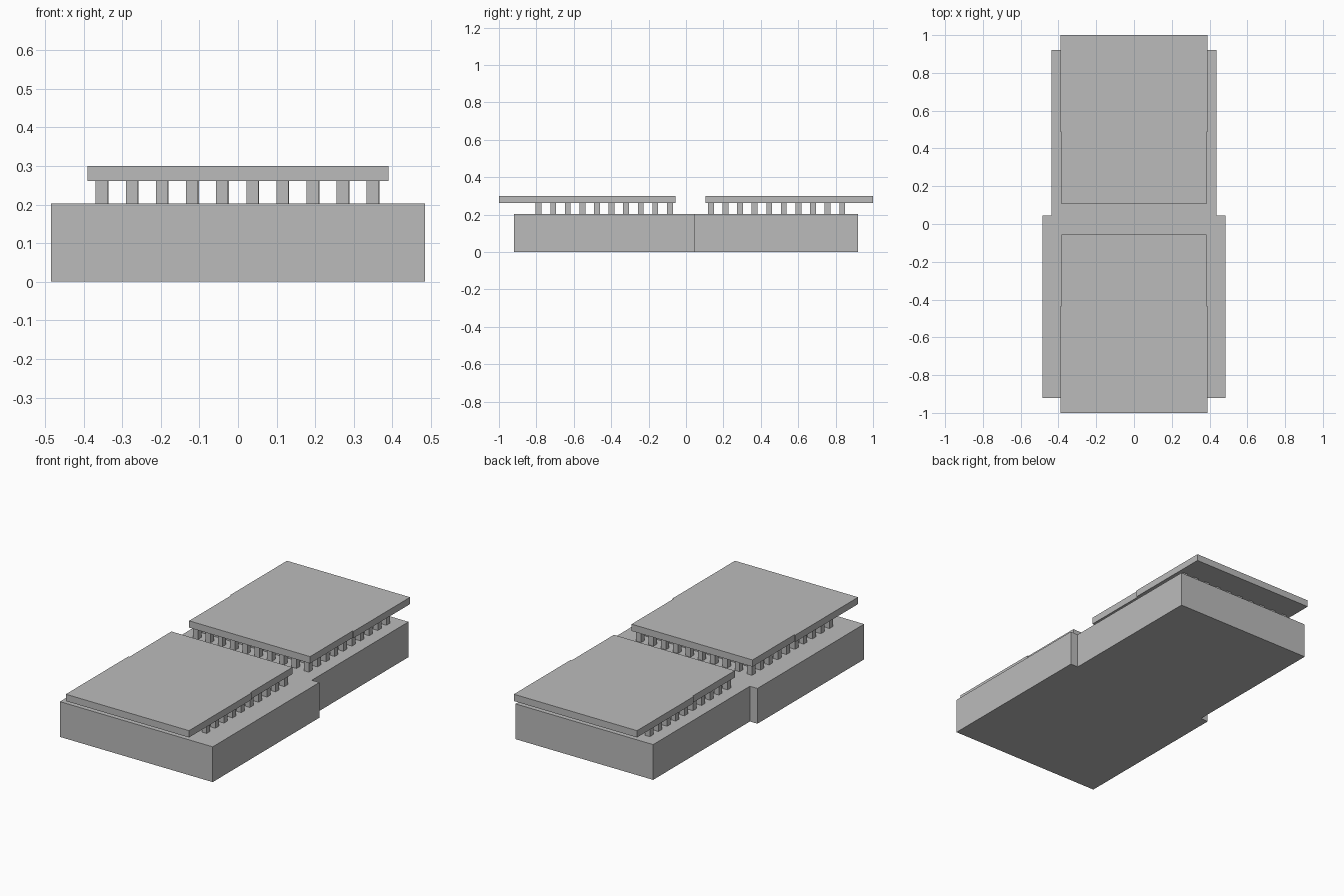
import bpy
import bmesh

cube = bpy.data.objects.get("Cube")
if cube:
    bpy.data.objects.remove(cube)

grey = bpy.data.materials.new("plain grey")
grey.use_nodes = True
colour = (0.5, 0.5, 0.5, 1)
grey.diffuse_color = colour
grey.node_tree.nodes["Principled BSDF"].inputs["Base Color"].default_value = colour


def finish(name, bm):
    bmesh.ops.recalc_face_normals(bm, faces=bm.faces)
    mesh = bpy.data.meshes.new(name)
    bm.to_mesh(mesh)
    bm.free()
    mesh.materials.append(grey)
    obj = bpy.data.objects.new(name, mesh)
    bpy.context.collection.objects.link(obj)


def stepped_slab(name, half_outline, bottom, top):
    """Mirror a right-hand outline of (x, y) points and extrude it upward."""
    outline = half_outline + [(-x, y) for x, y in reversed(half_outline)]
    bm = bmesh.new()
    face = bm.faces.new([bm.verts.new((x, y, bottom)) for x, y in outline])
    result = bmesh.ops.extrude_face_region(bm, geom=[face])
    verts = [v for v in result["geom"] if isinstance(v, bmesh.types.BMVert)]
    bmesh.ops.translate(bm, verts=verts, vec=(0, 0, top - bottom))
    finish(name, bm)


def pillar_grid(name, start_x, start_y):
    """Ten by ten square pillars between the base and a roof."""
    pitch, width = 0.078, 0.031
    bottom, top = 0.202, 0.261
    bm = bmesh.new()
    for i in range(10):
        for j in range(10):
            verts = bmesh.ops.create_cube(bm, size=1)["verts"]
            bmesh.ops.scale(bm, verts=verts, vec=(width, width, top - bottom))
            bmesh.ops.translate(bm, verts=verts, vec=(
                start_x + i * pitch, start_y + j * pitch, (bottom + top) / 2))
    finish(name, bm)


# Solid base, wider at the front
stepped_slab("base", [(0.484, -0.92), (0.484, 0.045),
                      (0.436, 0.045), (0.436, 0.92)], 0, 0.202)

# Two flat roofs, each slightly wider at its outer end
stepped_slab("front_roof", [(0.39, -1), (0.39, -0.435),
                            (0.383, -0.435), (0.383, -0.055)], 0.261, 0.3)
stepped_slab("back_roof", [(0.383, 0.105), (0.383, 0.487),
                           (0.39, 0.487), (0.39, 1)], 0.261, 0.3)

# Pillars under each roof
pillar_grid("front_pillars", -0.353, -0.788)
pillar_grid("back_pillars", -0.351, 0.133)
